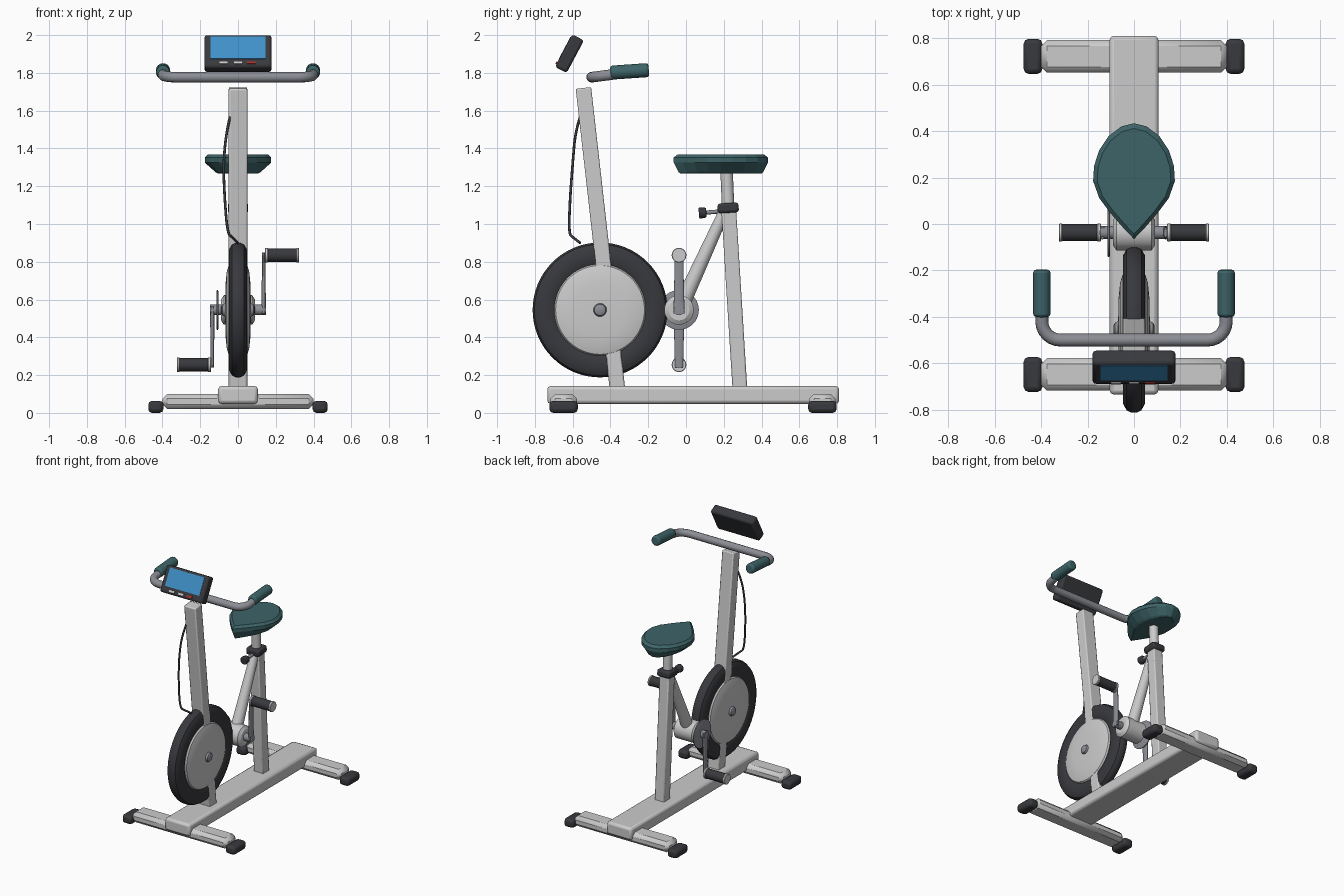
import bpy, bmesh
from math import sin, cos, pi, atan2, hypot, radians
from mathutils import Vector, Matrix

if "Cube" in bpy.data.objects:
    bpy.data.objects.remove(bpy.data.objects["Cube"])


def mat(name, rgb):
    m = bpy.data.materials.new(name)
    m.diffuse_color = (*rgb, 1)
    m.use_nodes = True
    m.node_tree.nodes["Principled BSDF"].inputs["Base Color"].default_value = m.diffuse_color
    return m


DARK = mat("dark_rubber", (0.04, 0.041, 0.047))
TEAL = mat("teal_foam", (0.047, 0.127, 0.138))
BLUE = mat("screen_blue", (0.05, 0.28, 0.58))
RED = mat("button_red", (0.4, 0.03, 0.02))
STEEL = mat("bar_steel", (0.26, 0.27, 0.30))


def finish(name, bm, m=None, bevel=0, segs=2):
    bmesh.ops.recalc_face_normals(bm, faces=bm.faces)
    me = bpy.data.meshes.new(name)
    bm.to_mesh(me)
    bm.free()
    ob = bpy.data.objects.new(name, me)
    bpy.context.collection.objects.link(ob)
    if m:
        me.materials.append(m)
    if bevel:
        b = ob.modifiers.new("bevel", 'BEVEL')
        b.width, b.segments = bevel, segs
    return ob


def box(name, c, size, m=None, bevel=0, rot=0, segs=2):
    bm = bmesh.new()
    bmesh.ops.create_cube(bm, size=1, matrix=Matrix.Diagonal((*size, 1)))
    ob = finish(name, bm, m, bevel, segs)
    ob.location, ob.rotation_euler = c, (rot, 0, 0)
    return ob


def post(name, a, b, w, d):
    # square tube between two (y, z) points
    dy, dz = b[0] - a[0], b[1] - a[1]
    return box(name, (0, (a[0] + b[0]) / 2, (a[1] + b[1]) / 2),
               (w, d, hypot(dy, dz)), None, 0.008, atan2(-dy, dz))


def rod(name, a, b, r1, r2=None, m=None, bevel=0):
    a, b = Vector(a), Vector(b)
    mx = Matrix.Translation((a + b) / 2) @ (b - a).to_track_quat('Z', 'Y').to_matrix().to_4x4()
    bm = bmesh.new()
    bmesh.ops.create_cone(bm, cap_ends=True, segments=24, radius1=r1,
                          radius2=r1 if r2 is None else r2, depth=(b - a).length, matrix=mx)
    return finish(name, bm, m, bevel)


def lathe(name, profile, c, m=None, n=32, closed=False):
    # spin (x, radius) points around the x axis
    bm = bmesh.new()
    rings = [[bm.verts.new((c[0] + x, c[1] + r * cos(2 * pi * i / n), c[2] + r * sin(2 * pi * i / n)))
              for i in range(n)] for x, r in profile]
    pairs = list(zip(rings, rings[1:])) + ([(rings[-1], rings[0])] if closed else [])
    for p, q in pairs:
        for i in range(n):
            j = (i + 1) % n
            bm.faces.new((p[i], p[j], q[j], q[i]))
    if not closed:
        bm.faces.new(rings[0])
        bm.faces.new(rings[-1])
    return finish(name, bm, m)


def tube(name, pts, r, m, kind='POLY'):
    cu = bpy.data.curves.new(name, 'CURVE')
    cu.dimensions, cu.bevel_depth, cu.bevel_resolution, cu.use_fill_caps = '3D', r, 4, True
    sp = cu.splines.new(kind)
    sp.points.add(len(pts) - 1)
    for p, co in zip(sp.points, pts):
        p.co = (*co, 1)
    if kind == 'NURBS':
        sp.use_endpoint_u, sp.order_u = True, 3
    cu.materials.append(m)
    ob = bpy.data.objects.new(name, cu)
    bpy.context.collection.objects.link(ob)
    return ob


# base beam, stabilisers and feet
box("base_beam", (0, 0.038, 0.095), (0.21, 1.545, 0.095), None, 0.018)
for label, y in (("front", -0.648), ("rear", 0.722)):
    box(label + "_stabiliser", (0, y, 0.06), (0.80, 0.14, 0.08), None, 0.025, segs=1)
    for side, s in (("left", -1), ("right", 1)):
        box(f"{label}_{side}_foot", (s * 0.435, y, 0.032), (0.08, 0.15, 0.064), DARK, 0.02)

# frame posts
post("front_post", (-0.36, 0.10), (-0.543, 1.72), 0.098, 0.082)
post("rear_post", (0.287, 0.10), (0.226, 1.08), 0.08, 0.078)
rod("diagonal_tube", (0, -0.01, 0.60), (0, 0.205, 1.07), 0.042, 0.03)

# flywheel
W = (0, -0.455, 0.545)
lathe("flywheel_tyre", [(-0.035, 0.235), (-0.047, 0.26), (-0.047, 0.32), (-0.032, 0.347), (-0.012, 0.357),
                        (0.012, 0.357), (0.032, 0.347), (0.047, 0.32), (0.047, 0.26), (0.035, 0.235)],
      W, DARK, 64, True)
lathe("flywheel_disc", [(-0.068, 0.05), (-0.066, 0.14), (-0.060, 0.20), (-0.05, 0.235), (-0.04, 0.242),
                        (0.04, 0.242), (0.05, 0.235), (0.060, 0.20), (0.066, 0.14), (0.068, 0.05)], W, None, 64)
lathe("flywheel_hub", [(-0.088, 0.018), (-0.082, 0.03), (-0.07, 0.035),
                       (0.07, 0.035), (0.082, 0.03), (0.088, 0.018)], W, STEEL)

# crank assembly
C = (0, -0.037, 0.545)
lathe("crank_housing", [(-0.09, 0.055), (-0.075, 0.078), (0.075, 0.078), (0.09, 0.055)], C)
lathe("chainring", [(-0.114, 0.10), (-0.112, 0.105), (-0.106, 0.105), (-0.104, 0.10)], C, STEEL, 40)
lathe("crank_axle", [(-0.147, 0.028), (0.147, 0.028)], C, STEEL)
for side, s in (("left", -1), ("right", 1)):
    z = C[2] + s * 0.29
    rod(side + "_crank_arm", (s * 0.136, C[1], C[2] - s * 0.02), (s * 0.136, C[1], z + s * 0.015),
        0.03, 0.022, STEEL, 0.004).data.transform(
        Matrix.Translation((s * 0.136, 0, 0)) @ Matrix.Diagonal((0.4, 1, 1, 1)) @ Matrix.Translation((-s * 0.136, 0, 0)))
    lathe(side + "_pedal", [(s * 0.158, 0.036), (s * 0.31, 0.036)], (0, C[1], z), DARK, 24)
    for tag, x0, x1 in (("inner", 0.142, 0.159), ("outer", 0.309, 0.324)):
        lathe(f"{side}_pedal_{tag}_cap", [(s * x0, 0.036), (s * (x0 + 0.003), 0.039),
                                         (s * (x1 - 0.003), 0.039), (s * x1, 0.036)], (0, C[1], z), None, 24)

# seat post, clamp and knob
rod("seat_stem", (0, 0.225, 1.04), (0, 0.214, 1.30), 0.033)
box("seat_clamp", (0, 0.223, 1.085), (0.108, 0.112, 0.052), DARK, 0.014, 0.06)
rod("clamp_screw", (0, 0.10, 1.06), (0, 0.20, 1.068), 0.011, None, STEEL)
rod("clamp_knob", (0, 0.068, 1.058), (0, 0.108, 1.061), 0.031, 0.026, DARK, 0.007)

# seat: teardrop outline stacked in layers
half = [(0, -0.065), (0.045, -0.018), (0.10, 0.045), (0.15, 0.112), (0.176, 0.185), (0.172, 0.25),
        (0.15, 0.318), (0.11, 0.378), (0.055, 0.42), (0, 0.434)]
outline = half + [(-x, y) for x, y in half[-2:0:-1]]
bm = bmesh.new()
rings = []
for z, sx, sy in ((1.267, 0.60, 0.86), (1.275, 0.68, 0.90), (1.325, 1, 1), (1.352, 1, 1), (1.369, 0.9, 0.91)):
    rings.append([bm.verts.new((x * sx, 0.185 + (y - 0.185) * sy, z)) for x, y in outline])
n = len(outline)
for p, q in zip(rings, rings[1:]):
    for i in range(n):
        bm.faces.new((p[i], p[(i + 1) % n], q[(i + 1) % n], q[i]))
bm.faces.new(rings[0])
bm.faces.new(rings[-1])
finish("seat", bm, TEAL)

# handlebar with rounded corners, and grips
def bar_z(y):
    return 1.777 + (y + 0.50) * 0.13


arc = [(0.317 + 0.08 * sin(t * pi / 12), -0.42 - 0.08 * cos(t * pi / 12)) for t in range(7)]
side_pts = [(x, y, bar_z(y)) for x, y in arc + [(0.397, -0.24)]]
tube("handlebar", [(-x, y, z) for x, y, z in reversed(side_pts)] + side_pts, 0.028, STEEL)
for side, s in (("left", -1), ("right", 1)):
    rod(side + "_grip", (s * 0.397, -0.40, 1.801), (s * 0.397, -0.197, 1.815), 0.037, None, TEAL, 0.012)

# console with screen and buttons
tilt = radians(-28)
hub = Vector((0, -0.617, 1.902))
R = Matrix.Rotation(tilt, 3, 'X')
box("console", hub, (0.356, 0.07, 0.195), DARK, 0.014, tilt)


def on_face(name, x, v, w, h, m, t):
    box(name, hub + R @ Vector((x, -0.035, v)), (w, t, h), m, 0, tilt)


on_face("console_screen", 0, 0.016, 0.29, 0.132, BLUE, 0.004)
for i, (x, m) in enumerate(((-0.077, None), (0, None), (0.07, RED))):
    on_face(f"console_button_{i + 1}", x, -0.075, 0.044, 0.013, m, 0.012)

# sensor cable
tube("sensor_cable", [(-0.035, -0.55, 1.60), (-0.06, -0.585, 1.50), (-0.078, -0.60, 1.32), (-0.07, -0.615, 1.12),
                      (-0.055, -0.62, 0.95), (-0.03, -0.60, 0.93), (0, -0.56, 0.90)], 0.007, DARK, 'NURBS')

# smooth round parts, keep hard edges
for ob in bpy.context.collection.objects:
    ob.select_set(ob.type == 'MESH' and ob.name != "seat")
bpy.context.view_layer.objects.active = bpy.data.objects["flywheel_tyre"]
bpy.ops.object.shade_smooth_by_angle(angle=radians(32))
